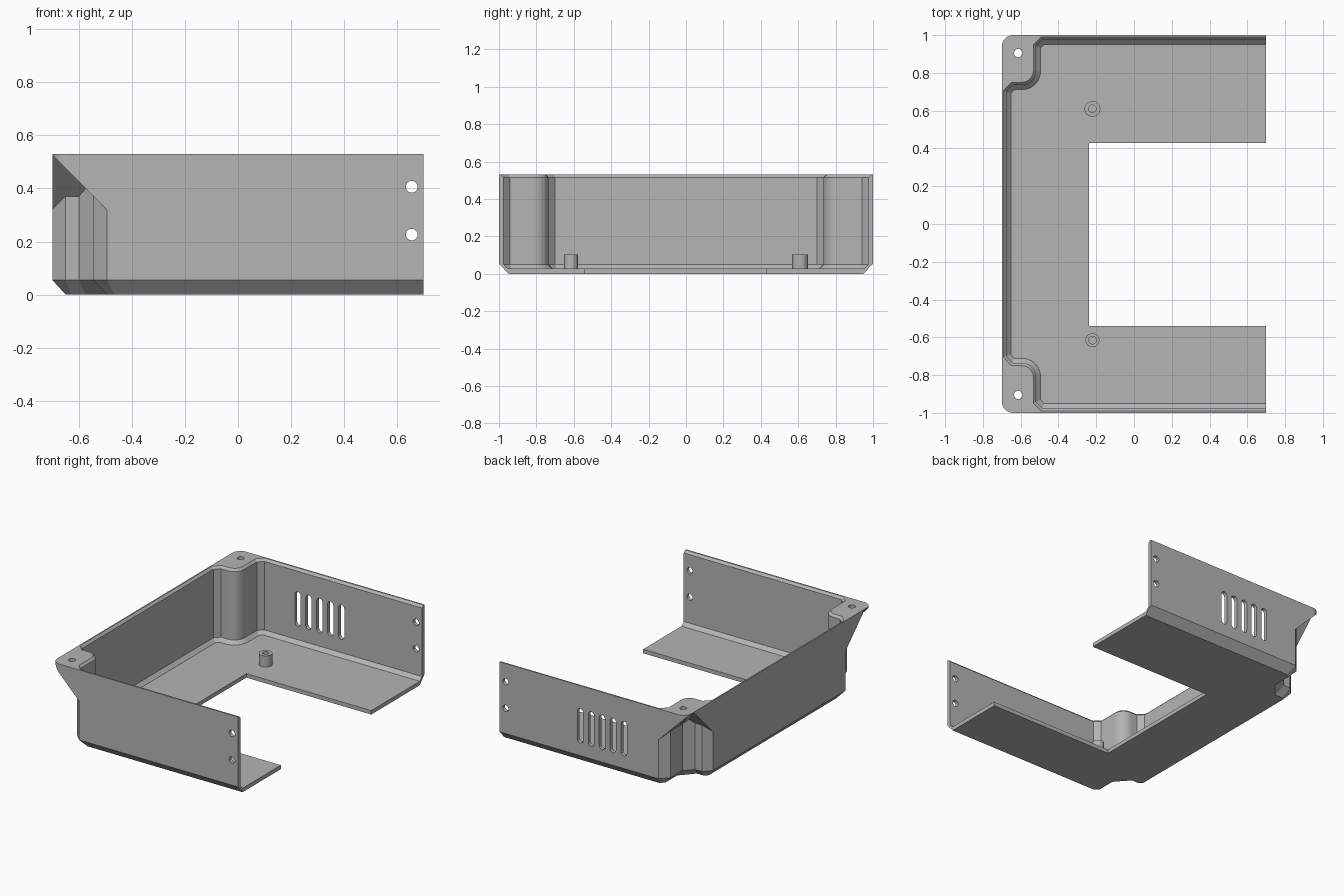
import bpy, bmesh, math
from mathutils import Vector

cube = bpy.data.objects.get("Cube")
if cube:
    bpy.data.objects.remove(cube, do_unlink=True)

grey = bpy.data.materials.new("plain grey")
grey.use_nodes = True
COLOUR = (0.46, 0.46, 0.46, 1)
grey.diffuse_color = COLOUR
grey.node_tree.nodes["Principled BSDF"].inputs["Base Color"].default_value = COLOUR


def make_object(name, bm):
    bmesh.ops.recalc_face_normals(bm, faces=bm.faces)
    mesh = bpy.data.meshes.new(name)
    bm.to_mesh(mesh)
    bm.free()
    mesh.materials.append(grey)
    ob = bpy.data.objects.new(name, mesh)
    bpy.context.collection.objects.link(ob)
    return ob


def offset(points, d):
    """Grow a counter-clockwise outline by d with mitred corners."""
    pts = [Vector(p) for p in points]
    result = []
    for i, p in enumerate(pts):
        a = (p - pts[i - 1]).normalized()
        b = (pts[(i + 1) % len(pts)] - p).normalized()
        n1, n2 = Vector((a.y, -a.x)), Vector((b.y, -b.x))
        result.append(p + (n1 + n2) * (d / (1 + n1.dot(n2))))
    return result


def loft(outline, sections):
    """Skin one outline through (height, growth) sections."""
    bm = bmesh.new()
    rings = [[bm.verts.new((p.x, p.y, z)) for p in offset(outline, g)] for z, g in sections]
    n = len(outline)
    for low, high in zip(rings, rings[1:]):
        for i in range(n):
            j = (i + 1) % n
            bm.faces.new((low[i], low[j], high[j], high[i]))
    bm.faces.new(rings[0][::-1])
    bm.faces.new(rings[-1])
    return bm


def arc(cx, cy, r, start, end, steps):
    angles = [math.radians(start + (end - start) * i / steps) for i in range(steps + 1)]
    return [(cx + r * math.cos(a), cy + r * math.sin(a)) for a in angles]


def mirror(points):
    return [(x, -y) for x, y in points]


def prism_y(outline, y0, y1):
    """Extrude an x-z outline along y."""
    bm = loft(outline, [(y0, 0), (y1, 0)])
    for v in bm.verts:
        v.co = Vector((v.co.x, v.co.z, v.co.y))
    return bm


def cut(target, bm):
    """Subtract a solid from the target, then discard it."""
    cutter = make_object("cutter", bm)
    cutter.hide_render = True
    mod = target.modifiers.new("cut", 'BOOLEAN')
    mod.operation, mod.solver, mod.object = 'DIFFERENCE', 'EXACT', cutter
    bpy.context.view_layer.objects.active = target
    bpy.ops.object.modifier_apply(modifier=mod.name)
    bpy.data.objects.remove(cutter, do_unlink=True)


def rectangle(x0, x1, y0, y1):
    return [(x0, y0), (x1, y0), (x1, y1), (x0, y1)]


def circle(x, y, r):
    return arc(x, y, r, 0, 345, 23)


# Outer block with rounded closed corners and a chamfered bottom edge
back_round = arc(-0.64, 0.94, 0.06, 90, 180, 5)
outer = [(0.85, -1), (0.85, 1)] + back_round + mirror(back_round)[::-1]
case = make_object("case_shell", loft(outer, [(0, -0.05), (0.055, 0), (0.53, 0)]))

# Cavity, stepping around the two screw corners
back_step = [(-0.485, 0.975), (-0.518, 0.942)]
back_step += arc(-0.593, 0.81, 0.075, 0, -90, 6)
back_step += [(-0.643, 0.735), (-0.676, 0.70)]
inner = [(1.2, -0.975), (1.2, 0.975)] + back_step + mirror(back_step)[::-1]
cut(case, loft(inner, [(0.027, -0.024), (0.05, 0), (0.515, 0), (0.545, 0.03)]))

# Corner recesses below the screw tabs, with two sloping roofs
recess = [(-0.394, 1.1), (-0.8, 1.1), (-0.8, 0.61), (-0.7, 0.71), (-0.651, 0.76),
          (-0.6, 0.76), (-0.547, 0.82), (-0.547, 0.947)]
for side in (1, -1):
    outline = recess if side == 1 else mirror(recess)[::-1]
    bm = loft(outline, [(-0.02, 0.075), (0.055, 0), (0.6, 0)])
    for point, normal in (((-0.7, 0, 0.525), (1, 0, 1)),
                          ((0, side * 0.92, 0.53), (0, -side, 1))):
        bmesh.ops.bisect_plane(bm, geom=bm.verts[:] + bm.edges[:] + bm.faces[:],
                               plane_co=point, plane_no=normal, clear_outer=True)
        bmesh.ops.holes_fill(bm, edges=[e for e in bm.edges if e.is_boundary])
    cut(case, bm)
    # Screw hole through the tab
    cut(case, loft(circle(-0.613, side * 0.905, 0.022), [(0.2, 0), (0.6, 0)]))

# Open end and floor opening
cut(case, loft(rectangle(0.7, 1.5, -1.5, 1.5), [(-0.5, 0), (1, 0)]))
cut(case, loft(rectangle(-0.238, 1.5, -0.54, 0.43), [(-0.5, 0), (0.3, 0)]))

# Fixing holes through both side walls
for z in (0.226, 0.406):
    cut(case, prism_y(circle(0.655, z, 0.022), -1.2, 1.2))

# Ventilation slots in the back wall
for i in range(5):
    x = -0.07 + (i - 2) * 0.082
    slot = arc(x, 0.353, 0.022, 0, 180, 6) + arc(x, 0.162, 0.022, 180, 360, 6)
    cut(case, prism_y(slot, 0.9, 1.1))

# Hollow floor posts
for name, y, r in (("back_post", 0.61, 0.042), ("front_post", -0.615, 0.037)):
    post = make_object(name, loft(circle(-0.22, y, r), [(0.02, 0), (0.103, 0)]))
    cut(post, loft(circle(-0.22, y, 0.02), [(0.028, 0), (0.2, 0)]))
